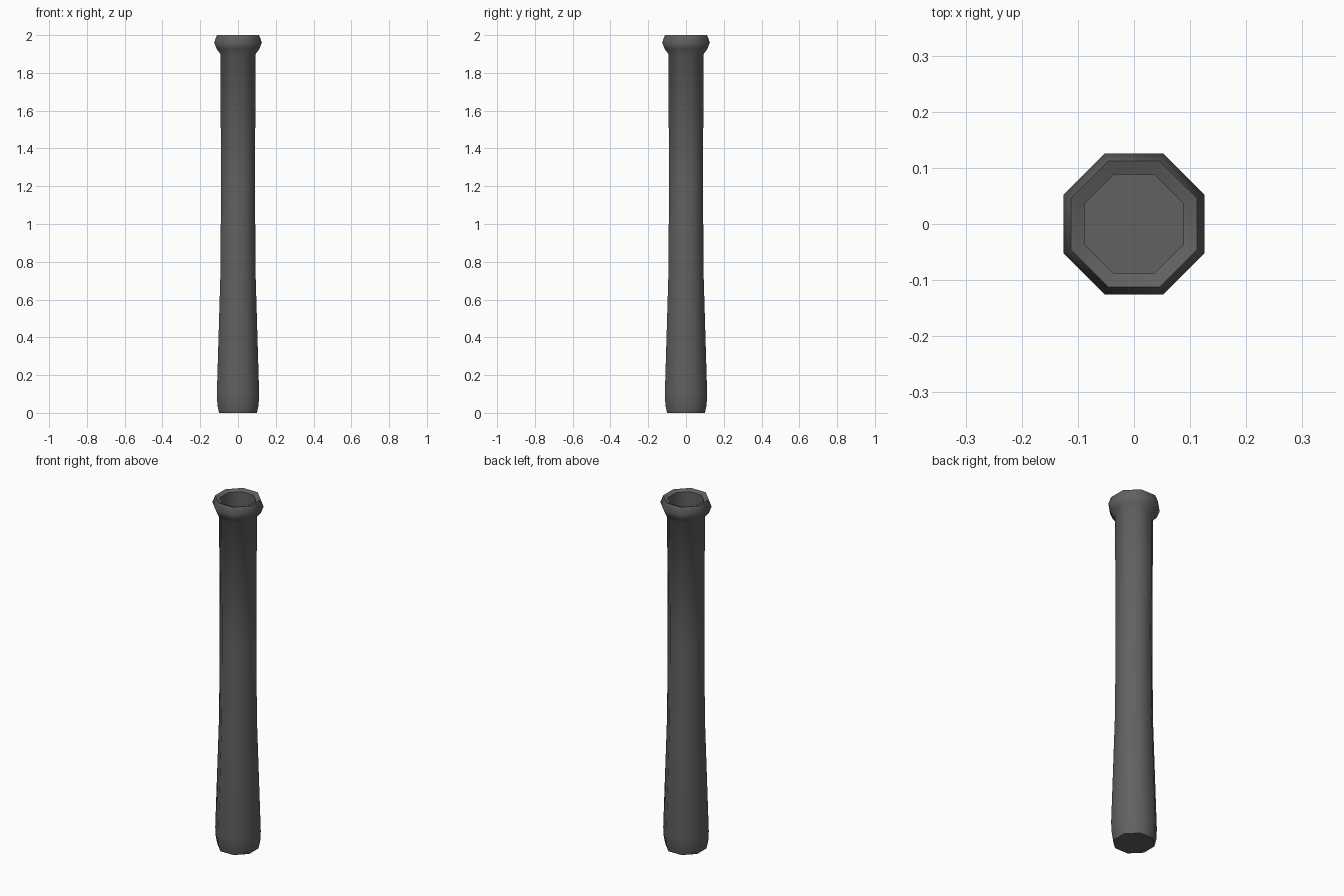
import bpy, bmesh, math

if "Cube" in bpy.data.objects:
    bpy.data.objects.remove(bpy.data.objects["Cube"])

# Profile: (distance to flat side, height), from the base up and into the mouth
profile = [(0.10, 0.0), (0.109, 0.04), (0.112, 0.10), (0.093, 0.74),
           (0.090, 1.2), (0.093, 1.90), (0.112, 1.925), (0.126, 1.96),
           (0.112, 2.0), (0.088, 1.99), (0.088, 1.88)]
SIDES = 8

# Octagonal tube with flared lip and recessed mouth
bm = bmesh.new()
rings = []
for apothem, z in profile:
    r = apothem / math.cos(math.pi / SIDES)
    rings.append([bm.verts.new((r * math.cos((i + 0.5) * math.tau / SIDES),
                                r * math.sin((i + 0.5) * math.tau / SIDES), z))
                  for i in range(SIDES)])
for a, b in zip(rings, rings[1:]):
    for i in range(SIDES):
        j = (i + 1) % SIDES
        bm.faces.new((a[i], a[j], b[j], b[i]))
bm.faces.new(rings[0][::-1])
bm.faces.new(rings[-1])

mesh = bpy.data.meshes.new("tube")
bm.to_mesh(mesh)
bm.free()
tube = bpy.data.objects.new("tube", mesh)
bpy.context.collection.objects.link(tube)
bpy.context.view_layer.objects.active = tube
tube.select_set(True)
bpy.ops.object.shade_smooth_by_angle(angle=math.radians(50))

# Dark grey finish
mat = bpy.data.materials.new("dark_grey")
mat.diffuse_color = (0.12, 0.12, 0.12, 1)
mat.use_nodes = True
mat.node_tree.nodes["Principled BSDF"].inputs["Base Color"].default_value = mat.diffuse_color
mesh.materials.append(mat)
